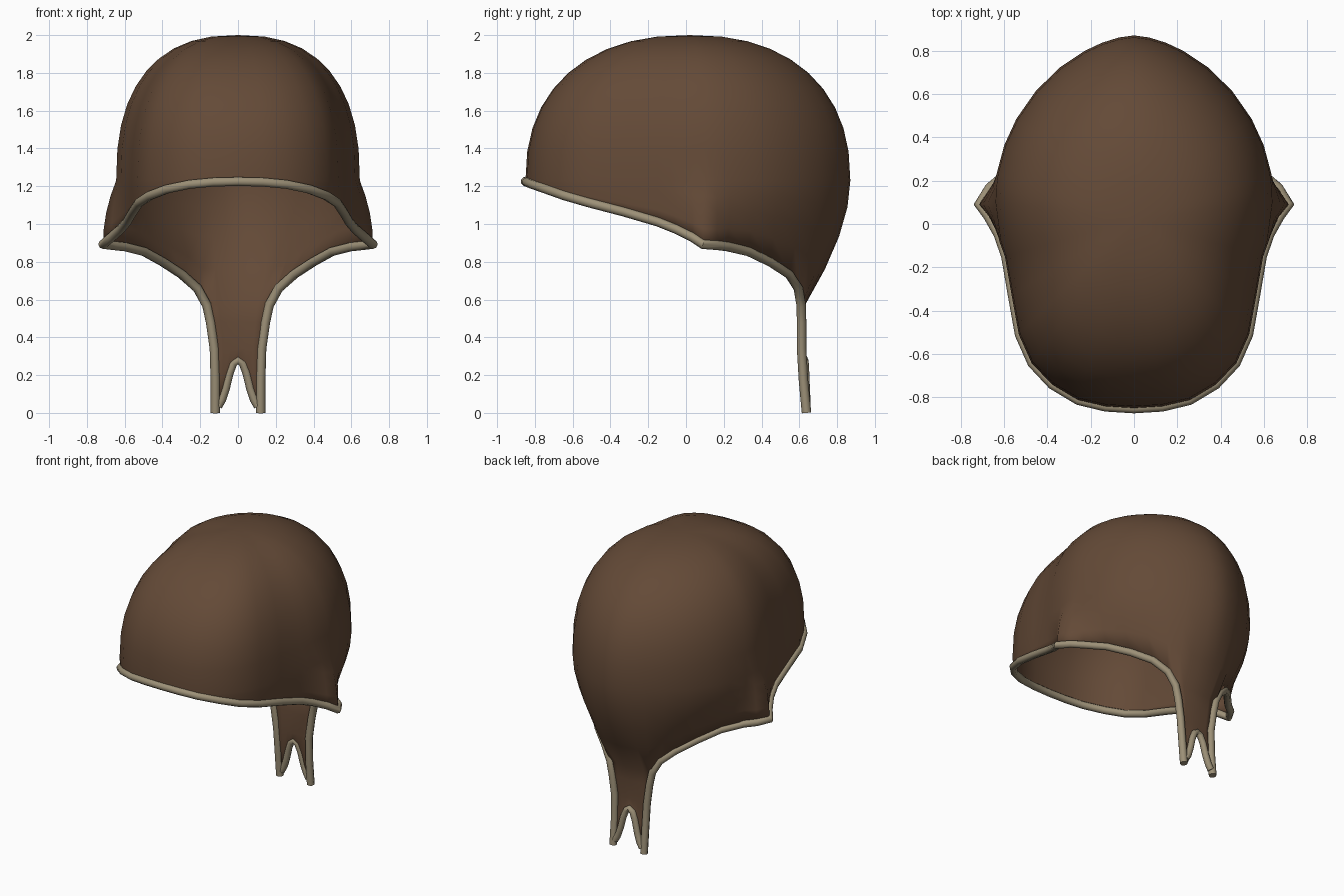
import bpy, bmesh, math
from mathutils import Vector

if "Cube" in bpy.data.objects:
    bpy.data.objects.remove(bpy.data.objects["Cube"])


def material(name, rgb):
    m = bpy.data.materials.new(name)
    m.diffuse_color = (*rgb, 1)
    m.use_nodes = True
    m.node_tree.nodes["Principled BSDF"].inputs["Base Color"].default_value = m.diffuse_color
    return m


brown = material("brown leather", (0.126, 0.068, 0.038))
tan = material("tan piping", (0.335, 0.28, 0.185))

EQ, TOP, POLE_Y = 1.23, 2.0, 0.02   # widest level, crown height, crown y

# Half of the lower edge, front to back: angle round the head, x, y, z
EDGE = [
    (0, 0, -.85, 1.225), (7, .13, -.842, 1.222), (18, .255, -.812, 1.21),
    (29, .375, -.74, 1.185), (42, .467, -.642, 1.15), (54, .525, -.51, 1.112),
    (66, .557, -.33, 1.065), (77, .588, -.15, 1.012), (83, .622, -.05, .972),
    (87, .67, .035, .93), (90, .715, .09, .892), (95, .665, .165, .887),
    (100, .60, .22, .88), (110, .50, .33, .855), (120, .40, .445, .80),
    (132, .30, .545, .735), (144, .215, .594, .66), (155, .165, .61, .57),
    (163, .105, .622, .57), (171, .052, .627, .57), (180, 0, .63, .57),
]
# Neck strap: side edge below the shell, and the forked lower ends
STRAP = [(.145, .612, .48), (.125, .612, .34), (.12, .622, .17), (.12, .638, 0)]
FORK = {155: (.12, .638, 0), 163: (.085, .636, .06),
        171: (.05, .632, .2), 180: (0, .626, .28)}


def outline(deg, x, y):
    """Plan of the shell at its widest level, narrowing to front and back."""
    a = math.radians(deg)
    s, c = abs(math.sin(a)), math.cos(a)
    if deg < 80:                              # front rises straight from the edge
        return Vector((x + .008 * s, y, EQ))
    if deg < 90:
        return Vector((.645 - .0035 * (90 - deg), .1 - .026 * (90 - deg), EQ))
    return Vector((.645 * s ** 1.2, .1 - .77 * c, EQ))


def column(deg, x, y, z):
    """Points from the crown down to the lower edge."""
    e, r, pts = outline(deg, x, y), Vector((x, y, z)), []
    n = .87 - .05 * math.sin(math.radians(deg))
    for k in range(11):                       # dome
        t = math.radians(90 * (1 - k / 10))
        s = max(0, math.cos(t)) ** n if k else 0
        pts.append(Vector((e.x * s, POLE_Y + (e.y - POLE_Y) * s,
                           EQ + (TOP - EQ) * math.sin(t) ** n)))
    c = Vector((e.x, e.y, r.z + .6 * (EQ - r.z)))
    if 85 < deg < 97:                         # ear flare
        c = Vector((r.x, r.y, r.z + .5 * (EQ - r.z)))
    for k in range(1, 5):                     # skirt below widest level
        t = k / 4
        pts.append(e * (1 - t) ** 2 + c * 2 * t * (1 - t) + r * t * t)
    if deg in FORK:                           # neck strap
        end, f = Vector(FORK[deg]), x / .165
        pts.append(Vector((STRAP[0][0] * f, y, STRAP[0][2])))
        pts.append(Vector((STRAP[1][0] * f, STRAP[1][1], STRAP[1][2])))
        pts.append((pts[-1] + end) / 2)
        pts.append(end)
    return pts


def flip(p):
    return Vector((-p[0], p[1], p[2]))


# Leather shell with neck strap
half = [column(*e) for e in EDGE]
bm = bmesh.new()
for side in (1, -1):
    cols = [[bm.verts.new(p if side > 0 else flip(p)) for p in col] for col in half]
    for a, b in zip(cols, cols[1:]):
        for k in range(min(len(a), len(b)) - 1):
            q = (a[k], a[k + 1], b[k + 1], b[k])
            bm.faces.new(q if side > 0 else q[::-1])
bmesh.ops.remove_doubles(bm, verts=bm.verts, dist=.0005)
bmesh.ops.recalc_face_normals(bm, faces=bm.faces)
if max(bm.faces, key=lambda f: f.calc_center_median().z).normal.z < 0:
    bmesh.ops.reverse_faces(bm, faces=bm.faces)
me = bpy.data.meshes.new("shell")
bm.to_mesh(me)
bm.free()
shell = bpy.data.objects.new("shell", me)
bpy.context.collection.objects.link(shell)
me.materials.append(brown)
me.shade_smooth()
sol = shell.modifiers.new("thickness", 'SOLIDIFY')
sol.thickness, sol.offset = .01, -1


def piping(name, pts, radius=.025):
    """Round tube along a path."""
    cu = bpy.data.curves.new(name, 'CURVE')
    cu.dimensions = '3D'
    cu.bevel_depth, cu.bevel_resolution, cu.use_fill_caps = radius, 2, True
    sp = cu.splines.new('POLY')
    sp.points.add(len(pts) - 1)
    for q, p in zip(sp.points, pts):
        q.co = (*p, 1)
    cu.materials.append(tan)
    ob = bpy.data.objects.new(name, cu)
    bpy.context.collection.objects.link(ob)
    bpy.ops.object.select_all(action='DESELECT')
    ob.select_set(True)
    bpy.context.view_layer.objects.active = ob
    bpy.ops.object.convert(target='MESH')
    bpy.ops.object.shade_smooth_by_angle(angle=math.radians(50))


# Piping round the face, ears and strap sides
rim = [Vector(e[1:]) for e in EDGE if e[0] <= 155] + [Vector(p) for p in STRAP]
piping("edge_piping", [flip(p) for p in reversed(rim[1:])] + rim)

# Piping round the fork of the strap
fork = [Vector(p) for p in ((0, .626, .28), (.025, .628, .262), (.045, .631, .212),
                            (.065, .634, .13), (.085, .637, .07), (.105, .638, .035))]
piping("fork_piping", [flip(p) for p in reversed(fork[1:])] + fork, .022)
